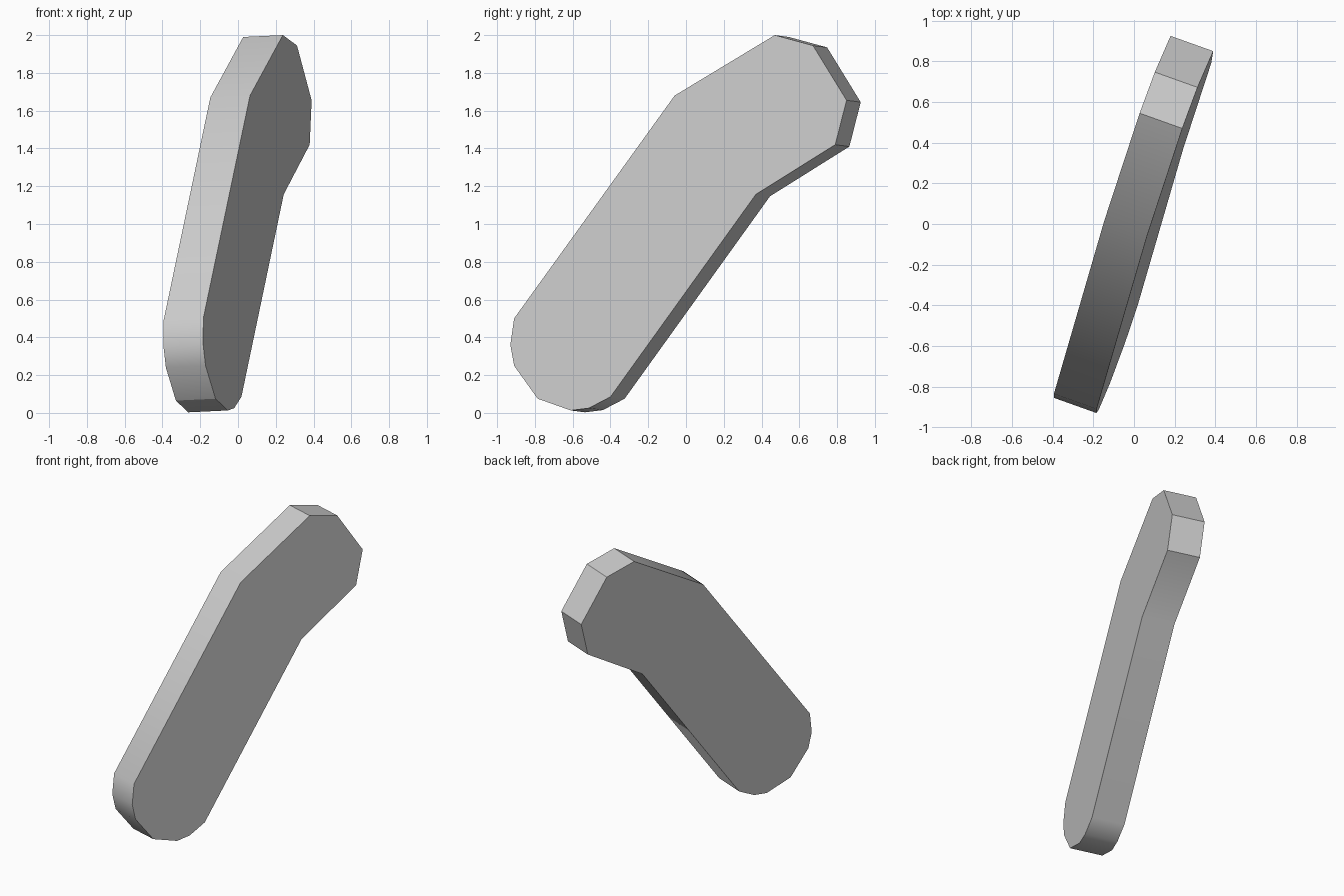
import bpy, bmesh, math
from mathutils import Vector

cube = bpy.data.objects.get("Cube")
if cube:
    bpy.data.objects.remove(cube, do_unlink=True)

# Plain grey material
grey = bpy.data.materials.new("plain_grey")
grey.use_nodes = True
colour = (0.6, 0.6, 0.6, 1.0)
grey.diffuse_color = colour
grey.node_tree.nodes["Principled BSDF"].inputs["Base Color"].default_value = colour

# Outline of the bent plate as (y, z), and the vector through its thickness
OUTLINE = [(-0.91, 0.50), (-0.93, 0.36), (-0.91, 0.25), (-0.785, 0.075),
           (-0.61, 0.013), (-0.515, 0.025), (-0.40, 0.085), (0.37, 1.157),
           (0.79, 1.42), (0.85, 1.655), (0.672, 1.945), (0.47, 2.0),
           (-0.06, 1.68)]
THICKNESS = Vector((-0.21, 0.075, -0.01))


def on_left_face(y, z):
    """Point of the tilted left face, which is square to the thickness."""
    x = 0.165 - (THICKNESS.y * y + THICKNESS.z * z) / THICKNESS.x
    return Vector((x, y, z))


# Bent plate: one outlined face pushed through its thickness
bm = bmesh.new()
face = bm.faces.new([bm.verts.new(on_left_face(y, z)) for y, z in OUTLINE])
pushed = bmesh.ops.extrude_face_region(bm, geom=[face], use_keep_orig=True)
bmesh.ops.translate(bm, vec=THICKNESS,
                    verts=[v for v in pushed["geom"] if isinstance(v, bmesh.types.BMVert)])
bmesh.ops.recalc_face_normals(bm, faces=bm.faces)
mesh = bpy.data.meshes.new("bent_plate")
bm.to_mesh(mesh)
bm.free()
mesh.materials.append(grey)

plate = bpy.data.objects.new("bent_plate", mesh)
bpy.context.collection.objects.link(plate)
bpy.ops.object.select_all(action="DESELECT")
plate.select_set(True)
bpy.context.view_layer.objects.active = plate
bpy.ops.object.shade_smooth_by_angle(angle=math.radians(30))
